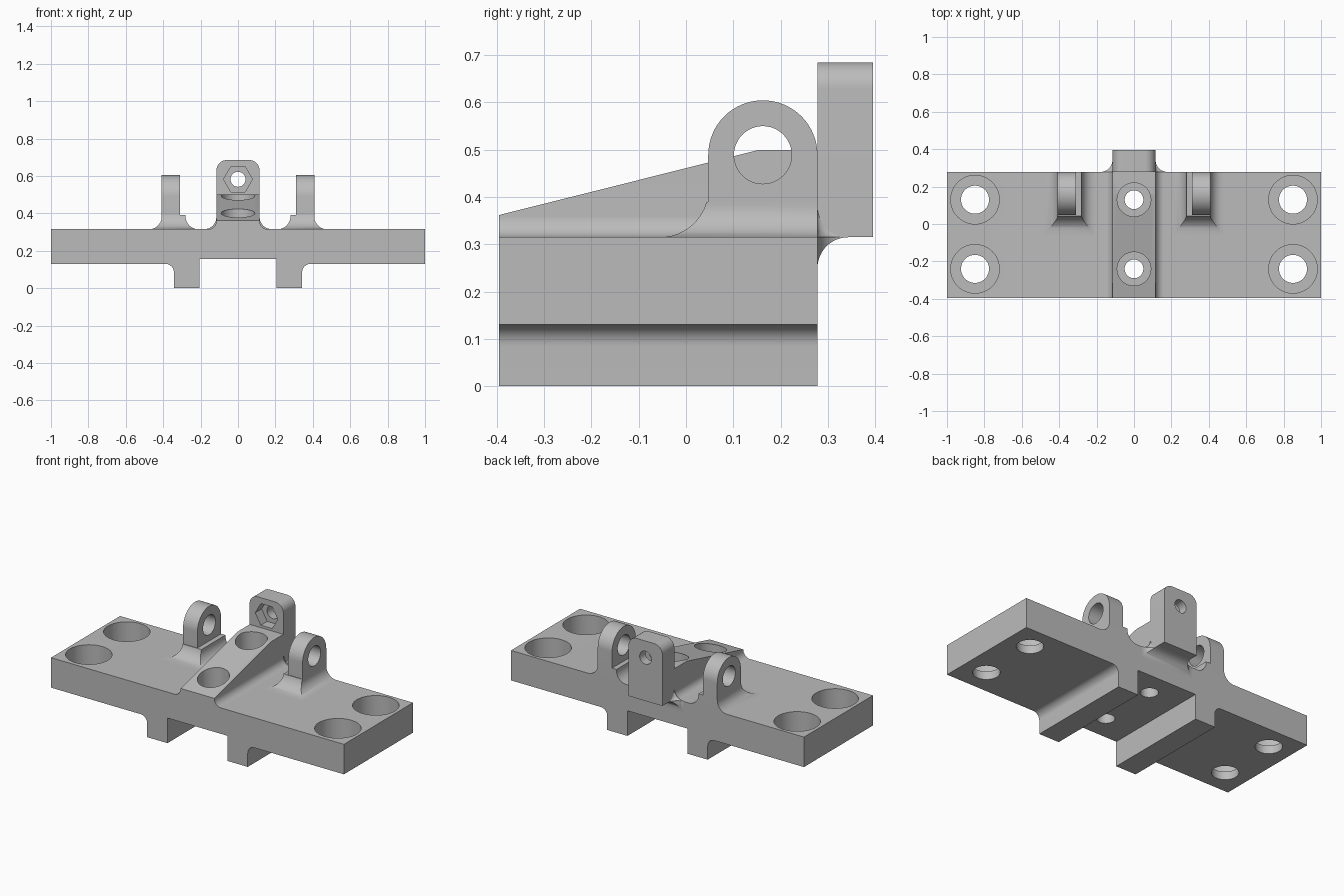
import bpy, bmesh, math
from mathutils import Matrix

cube = bpy.data.objects.get("Cube")
if cube:
    bpy.data.objects.remove(cube, do_unlink=True)

grey = bpy.data.materials.new("plain grey")
grey.use_nodes = True
COLOUR = (0.5, 0.5, 0.5, 1)
grey.diffuse_color = COLOUR
grey.node_tree.nodes["Principled BSDF"].inputs["Base Color"].default_value = COLOUR

BACK, FRONT, DECK = 0.278, -0.395, 0.315


def arc(cx, cz, r, start, end, n=12):
    """Points on an arc, angles in degrees."""
    angles = [math.radians(start + (end - start) * i / n) for i in range(n + 1)]
    return [(cx + r * math.cos(a), cz + r * math.sin(a)) for a in angles]


def loft(name, loops):
    """Solid skinned through matching closed loops of 3D points."""
    bm = bmesh.new()
    rings = [[bm.verts.new(p) for p in loop] for loop in loops]
    for a, b in zip(rings, rings[1:]):
        for i in range(len(a)):
            j = (i + 1) % len(a)
            bm.faces.new((a[i], a[j], b[j], b[i]))
    bm.faces.new(rings[0][::-1])
    bm.faces.new(rings[-1])
    bmesh.ops.recalc_face_normals(bm, faces=bm.faces)
    mesh = bpy.data.meshes.new(name)
    bm.to_mesh(mesh)
    bm.free()
    mesh.materials.append(grey)
    obj = bpy.data.objects.new(name, mesh)
    bpy.context.collection.objects.link(obj)
    return obj


def drill(obj, centre, radius, depth, axis="Z", sides=48):
    """Cut a straight hole or prism centred on a point."""
    bpy.ops.mesh.primitive_cylinder_add(vertices=sides, radius=radius, depth=depth)
    cutter = bpy.context.object
    cutter.hide_render = True
    turn = {"Z": Matrix(), "X": Matrix.Rotation(math.pi / 2, 4, "Y"),
            "Y": Matrix.Rotation(math.pi / 2, 4, "X")}[axis]
    if sides == 6:
        turn = turn @ Matrix.Rotation(math.pi / 2, 4, "Z")
    cutter.data.transform(Matrix.Translation(centre) @ turn)
    mod = obj.modifiers.new("hole", "BOOLEAN")
    mod.operation, mod.solver, mod.object = "DIFFERENCE", "EXACT", cutter
    bpy.context.view_layer.objects.active = obj
    bpy.ops.object.modifier_apply(modifier=mod.name)
    bpy.data.objects.remove(cutter, do_unlink=True)


def finish(obj):
    bpy.ops.object.select_all(action="DESELECT")
    obj.select_set(True)
    bpy.context.view_layer.objects.active = obj
    bpy.ops.object.shade_smooth_by_angle(angle=math.radians(30))


# Base plate with rails underneath and the sloped centre ridge
def base_section(y, ridge):
    half = [(0.205, 0.155), (0.205, 0), (0.343, 0)]
    half += arc(0.388, 0.085, 0.045, 180, 90)
    half += [(1, 0.13), (1, DECK)]
    half += arc(0.16, DECK + 0.045, 0.045, 270, 180)
    half.append((0.115, ridge))
    full = half + [(-x, z) for x, z in reversed(half)]
    return [(x, y, z) for x, z in full]


base = loft("base_plate", [base_section(FRONT, 0.362), base_section(0.155, 0.5),
                           base_section(BACK, 0.5)])
for y in (0.13, -0.24):
    for x in (-0.85, 0.85):
        drill(base, (x, y, 0.2), 0.075, 0.6)
        drill(base, (x, y, 0.43), 0.13, 0.5)
    drill(base, (0, y, 0.3), 0.05, 0.8)
    drill(base, (0, y, 0.5), 0.09, 0.5)
finish(base)

# Upright tab at the back with rounded top corners
tab_outline = [(-0.115, DECK), (0.115, DECK)]
tab_outline += arc(0.06, 0.63, 0.055, 0, 90) + arc(-0.06, 0.63, 0.055, 90, 180)
tab = loft("back_tab", [[(x, y, z) for x, z in tab_outline] for y in (BACK, 0.395)])
drill(tab, (0, 0.33, 0.582), 0.04, 0.4, "Y")
drill(tab, (0, 0.28, 0.582), 0.077, 0.12, "Y", 6)
finish(tab)

# Flared root blending the tab into the back face
flare_loops = []
for y, o in arc(BACK + 0.065, 0.065, 0.065, 180, 270):
    side = [(0.115 + o, DECK - o), (0.115 + o, DECK)]
    side += [(0.115 + o * (1 - math.sin(a)), DECK + o * (1 - math.cos(a)))
             for a in (math.pi / 8, math.pi / 4, math.pi * 3 / 8, math.pi / 2)]
    section = side + [(-x, z) for x, z in reversed(side)]
    flare_loops.append([(x, y, z) for x, z in section])
# The flare ends just short of a flat sheet, hidden inside the tab
finish(loft("tab_root", flare_loops))

# Pair of pierced lugs with stepped, filleted feet
lug_outline = [(0.047, 0.3), (BACK, 0.3)] + arc(0.1625, 0.489, 0.1155, 0, 180, 32)
for side, s in (("left", 1), ("right", -1)):
    lug = loft(side + "_lug", [[(s * x, y, z) for y, z in lug_outline]
                               for x in (0.31, 0.408)])
    drill(lug, (s * 0.36, 0.1625, 0.489), 0.061, 0.4, "X")
    finish(lug)

    def spread(h, r):
        """Fillet overhang at height h above the deck."""
        return r - math.sqrt(r * r - (r - h) ** 2) if h < r else 0

    foot = []
    for i in range(15):
        h = 0.075 * (i / 14) ** 1.6
        w, f = spread(h, 0.068), spread(h, 0.102)
        x0, x1, y0 = 0.28 - w, 0.408 + w, 0.047 - f
        foot.append([(s * x, y, DECK + h) for x, y in
                     ((x0, y0), (x1, y0), (x1, BACK), (x0, BACK))])
    finish(loft(side + "_lug_foot", foot))
